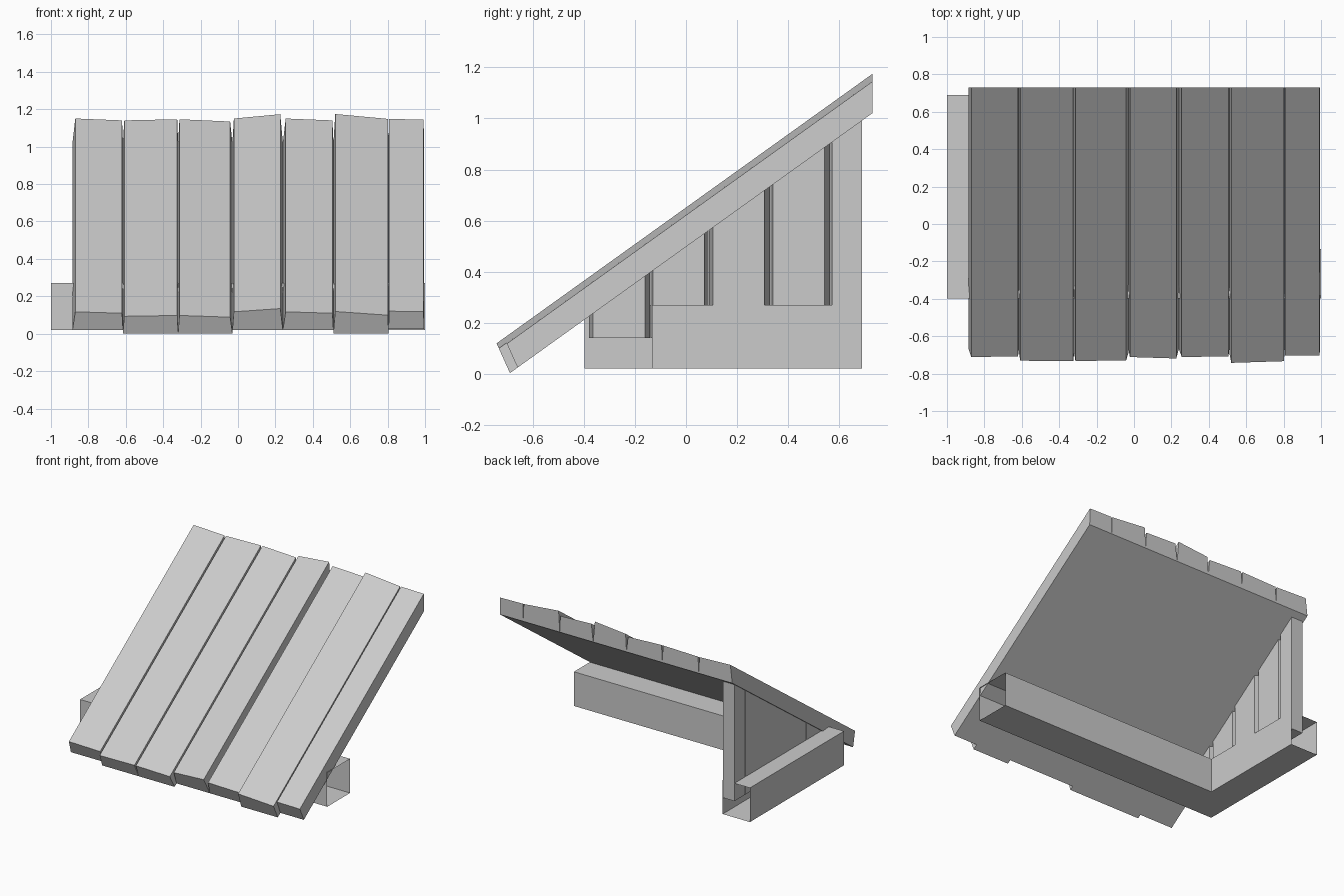
import bpy

if "Cube" in bpy.data.objects:
    bpy.data.objects.remove(bpy.data.objects["Cube"])

SLOPE = 0.717
BACK = 0.73


def under(y):
    """Height of the roof underside at depth y."""
    return 0.497 + SLOPE * y


def make(name, verts, faces):
    me = bpy.data.meshes.new(name)
    me.from_pydata(verts, [], faces)
    me.update()
    ob = bpy.data.objects.new(name, me)
    bpy.context.collection.objects.link(ob)
    return ob


def prism(name, ring_a, ring_b):
    """Closed solid between two four-point rings."""
    faces = [(3, 2, 1, 0), (4, 5, 6, 7)]
    faces += [(i, (i + 1) % 4, (i + 1) % 4 + 4, i + 4) for i in range(4)]
    return make(name, ring_a + ring_b, faces)


# Roof planks: bottom x0, x1, top x0, x1, thickness left/right, front end
planks = [
    (-0.885, -0.615, -0.870, -0.620, 0.130, 0.120, -0.667),
    (-0.615, -0.320, -0.608, -0.325, 0.120, 0.126, -0.690),
    (-0.320, -0.030, -0.313, -0.042, 0.126, 0.114, -0.690),
    (-0.030, 0.240, -0.022, 0.226, 0.130, 0.153, -0.667),
    (0.240, 0.510, 0.255, 0.505, 0.130, 0.120, -0.667),
    (0.510, 0.805, 0.520, 0.801, 0.154, 0.128, -0.690),
    (0.805, 0.995, 0.808, 0.992, 0.128, 0.124, -0.660),
]
for i, (b0, b1, t0, t1, h0, h1, front) in enumerate(planks):
    def end_ring(y, lean):
        ring = [(b0, y, under(y)), (b1, y, under(y))]
        for x, h in ((t1, h1), (t0, h0)):
            yy = y - lean * h
            ring.append((x, yy, under(yy) + h))
        return ring
    prism(f"roof_plank_{i + 1}", end_ring(front, 0.34), end_ring(BACK, 0))

# Side wall boards: outer y0, y1, inner y0, y1, inner face x
boards = [
    (-0.380, -0.141, -0.365, -0.160, -0.785),
    (-0.139, 0.089, -0.130, 0.072, -0.790),
    (0.091, 0.329, 0.105, 0.307, -0.785),
    (0.331, 0.564, 0.340, 0.543, -0.790),
    (0.566, 0.690, 0.573, 0.690, -0.783),
]
for i, (o0, o1, n0, n1, xin) in enumerate(boards):
    plan = [(-0.875, o0), (xin, n0), (xin, n1), (-0.875, o1)]
    prism(f"wall_board_{i + 1}",
          [(x, y, 0.14) for x, y in plan],
          [(x, y, under(y)) for x, y in plan])

# L-shaped hollow base beam, open at both ends
path = [((1.0, -0.397), (1.0, -0.133)),
        ((-1.0, -0.397), (-0.78, -0.133)),
        ((-1.0, 0.69), (-0.78, 0.69))]
verts, faces = [], []
for (ox, oy), (ix, iy) in path:
    verts += [(ox, oy, 0.02), (ox, oy, 0.27), (ix, iy, 0.27), (ix, iy, 0.02)]
for s in (0, 4):
    faces += [(s + k, s + 4 + k, s + 4 + (k + 1) % 4, s + (k + 1) % 4)
              for k in range(4)]
make("base_beam", verts, faces)
